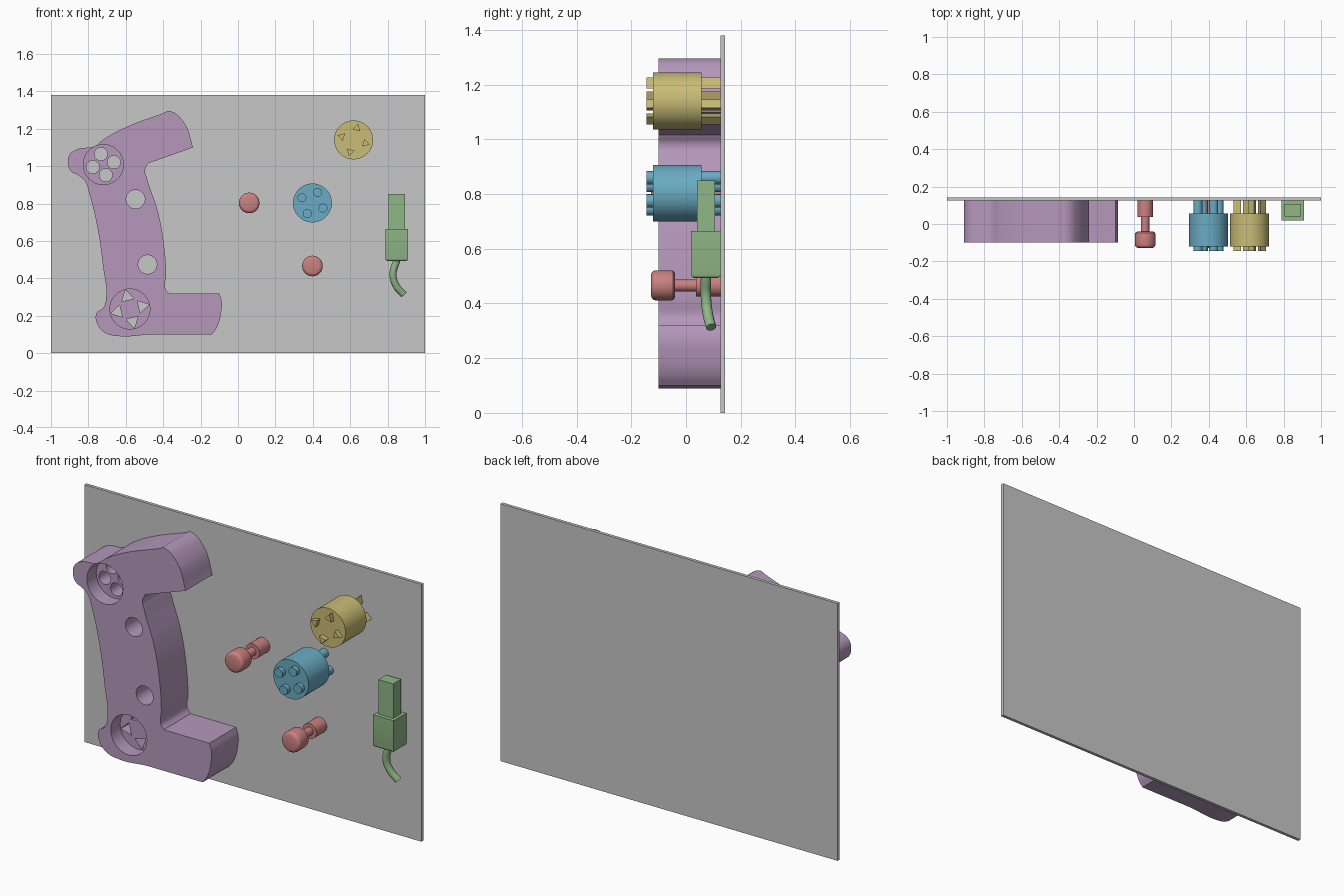
import bpy, bmesh
from math import cos, sin, radians, tau
from mathutils import Vector

cube = bpy.data.objects.get("Cube")
if cube:
    bpy.data.objects.remove(cube, do_unlink=True)


def material(name, srgb):
    color = [(c / 255) ** 2.2 for c in srgb] + [1]
    m = bpy.data.materials.new(name)
    m.use_nodes = True
    m.diffuse_color = color
    m.node_tree.nodes["Principled BSDF"].inputs["Base Color"].default_value = color
    return m


grey = material("panel grey", (198, 198, 198))
purple = material("soft purple", (180, 151, 187))
yellow = material("straw yellow", (200, 187, 118))
blue = material("muted blue", (106, 170, 194))
red = material("dusty red", (200, 128, 126))
green = material("leaf green", (143, 182, 134))


def select(obj):
    bpy.ops.object.select_all(action='DESELECT')
    obj.select_set(True)
    bpy.context.view_layer.objects.active = obj


def smooth(obj):
    select(obj)
    bpy.ops.object.shade_smooth_by_angle(angle=radians(35))


def add_object(name, data, mat):
    obj = bpy.data.objects.new(name, data)
    bpy.context.collection.objects.link(obj)
    if mat:
        data.materials.append(mat)
    return obj


def add_mesh(name, bm, mat):
    bmesh.ops.recalc_face_normals(bm, faces=bm.faces)
    mesh = bpy.data.meshes.new(name)
    bm.to_mesh(mesh)
    bm.free()
    return add_object(name, mesh, mat)


def turned(name, x, z, profile, mat, sides=48, angle=0):
    """Solid turned around an axis along y; profile is (radius, y) pairs."""
    bm = bmesh.new()
    rings = []
    for r, y in profile:
        turns = [radians(angle) + tau * i / sides for i in range(sides)]
        rings.append([bm.verts.new((x + r * cos(t), y, z + r * sin(t))) for t in turns])
    for a, b in zip(rings, rings[1:]):
        for i in range(sides):
            j = (i + 1) % sides
            bm.faces.new((a[i], a[j], b[j], b[i]))
    bm.faces.new(rings[0])
    bm.faces.new(rings[-1])
    obj = add_mesh(name, bm, mat)
    if mat:
        smooth(obj)
    return obj


def box(name, low, high, mat):
    bm = bmesh.new()
    bmesh.ops.create_cube(bm, size=1)
    low, high = Vector(low), Vector(high)
    for v in bm.verts:
        v.co = (low + high) / 2 + v.co * (high - low)
    return add_mesh(name, bm, mat)


def ring_of_prisms(name, x, z, distance, radius, sides, start, y0, y1, mat):
    """Four prisms around a centre, each with a corner pointing outward."""
    out = []
    for k in range(4):
        a = start + 90 * k
        px = x + distance * cos(radians(a))
        pz = z + distance * sin(radians(a))
        out.append(turned(f"{name}_{k + 1}", px, pz, [(radius, y0), (radius, y1)], mat, sides, a))
    return out


def bezier(name, points, sharp, mat, dims):
    curve = bpy.data.curves.new(name, 'CURVE')
    curve.dimensions = dims
    spline = curve.splines.new('BEZIER')
    spline.bezier_points.add(len(points) - 1)
    for i, (bp, co) in enumerate(zip(spline.bezier_points, points)):
        bp.co = co
        kind = 'VECTOR' if i in sharp else 'AUTO'
        bp.handle_left_type = bp.handle_right_type = kind
    return add_object(name, curve, mat)


def to_mesh(obj):
    select(obj)
    bpy.ops.object.convert(target='MESH')
    return bpy.context.view_layer.objects.active


# Back panel
box("back_panel", (-1, .126, 0), (1, .143, 1.38), grey)

# Bracket-shaped handle body
outline = [
    (-.37, 1.295), (-.29, 1.235), (-.24, 1.1), (-.48, 1.015), (-.497, .98),
    (-.487, .935), (-.428, .755), (-.396, .58), (-.385, .42), (-.388, .345),
    (-.37, .32), (-.1, .32), (-.088, .28), (-.09, .22), (-.112, .14),
    (-.14, .1), (-.47, .1), (-.652, .092), (-.716, .112), (-.756, .165),
    (-.755, .215), (-.722, .24), (-.706, .285), (-.722, .47), (-.754, .685),
    (-.797, .86), (-.818, .92), (-.856, .952), (-.893, .973), (-.91, 1.02),
    (-.898, 1.064), (-.86, 1.09), (-.765, 1.107), (-.717, 1.144),
    (-.61, 1.203), (-.395, 1.285)]
body = bezier("handle_body", [(x, z, 0) for x, z in outline], {2, 3, 10, 11, 15, 16, 35}, purple, '2D')
curve = body.data
curve.splines[0].use_cyclic_u = True
curve.resolution_u = 8
curve.fill_mode = 'BOTH'
curve.extrude = .113
body.location.y = .013
body.rotation_euler.x = radians(90)
bpy.context.view_layer.update()
body = to_mesh(body)
bpy.ops.object.transform_apply(location=True, rotation=True, scale=True)
bm = bmesh.new()
bm.from_mesh(body.data)
bmesh.ops.remove_doubles(bm, verts=bm.verts, dist=.0005)
bmesh.ops.dissolve_limit(bm, angle_limit=radians(.5), verts=bm.verts, edges=bm.edges)
bmesh.ops.recalc_face_normals(bm, faces=bm.faces)
bm.to_mesh(body.data)
bm.free()

# Sockets, prong holes and peg holes cut from the body
front, floor, back = -.2, -.02, .2
round_socket, triangle_socket = (-.72, 1.008), (-.578, .236)
cutters = []
for x, z in (round_socket, triangle_socket):
    cutters.append(turned("socket_cutter", x, z, [(.107, front), (.107, floor)], None))
for x, z in ((-.548, .823), (-.484, .474)):
    cutters.append(turned("peg_hole_cutter", x, z, [(.05, front), (.05, back)], None))
cutters += ring_of_prisms("round_cutter", *round_socket, .058, .035, 24, 13, floor - .03, back, None)
cutters += ring_of_prisms("triangle_cutter", *triangle_socket, .068, .038, 3, 13, floor - .03, back, None)
for cutter in cutters:
    cutter.hide_render = True
    mod = body.modifiers.new("cut", 'BOOLEAN')
    mod.operation = 'DIFFERENCE'
    mod.solver = 'EXACT'
    mod.object = cutter
    select(body)
    bpy.ops.object.modifier_apply(modifier=mod.name)
    bpy.data.objects.remove(cutter, do_unlink=True)
smooth(body)

# Round plugs with prongs passing through them
for name, x, z, mat, distance, sides, start in (
        ("blue_plug", .398, .803, blue, .063, 24, 64),
        ("yellow_plug", .618, 1.14, yellow, .066, 3, 74)):
    turned(name, x, z, [(.104, -.12), (.104, .057)], mat)
    for part, y0, y1 in (("front_prong", -.145, -.119), ("rear_prong", .056, .127)):
        ring_of_prisms(f"{name}_{part}", x, z, distance, .024, sides, start, y0, y1, mat)

# Push pegs with rounded head, thin neck and wide foot
peg = [(.038, -.128), (.047, -.125), (.053, -.119), (.055, -.11), (.055, -.056),
       (.053, -.047), (.047, -.042), (.04, -.04), (.022, -.04),
       (.022, .037), (.041, .037), (.041, .127)]
for name, x, z in (("upper_peg", .06, .803), ("lower_peg", .398, .466)):
    turned(name, x, z, peg, red)

# Cable connector: tip, housing with softened lower edge, bent cable
box("connector_tip", (.805, .04, .66), (.893, .106, .85), green)
housing = box("connector_housing", (.788, .019, .493), (.91, .126, .665), green)
bm = bmesh.new()
bm.from_mesh(housing.data)
low_edges = [e for e in bm.edges if all(v.co.z < .5 for v in e.verts)]
bmesh.ops.bevel(bm, geom=low_edges, offset=.012, segments=3, profile=.5, affect='EDGES')
bm.to_mesh(housing.data)
bm.free()
smooth(housing)
cable = bezier("connector_cable", [(.85, .073, .5), (.829, .073, .42), (.846, .08, .36), (.886, .092, .313)],
               set(), green, '3D')
cable.data.bevel_depth = .019
cable.data.bevel_resolution = 4
cable.data.use_fill_caps = True
bpy.context.view_layer.update()
smooth(to_mesh(cable))
